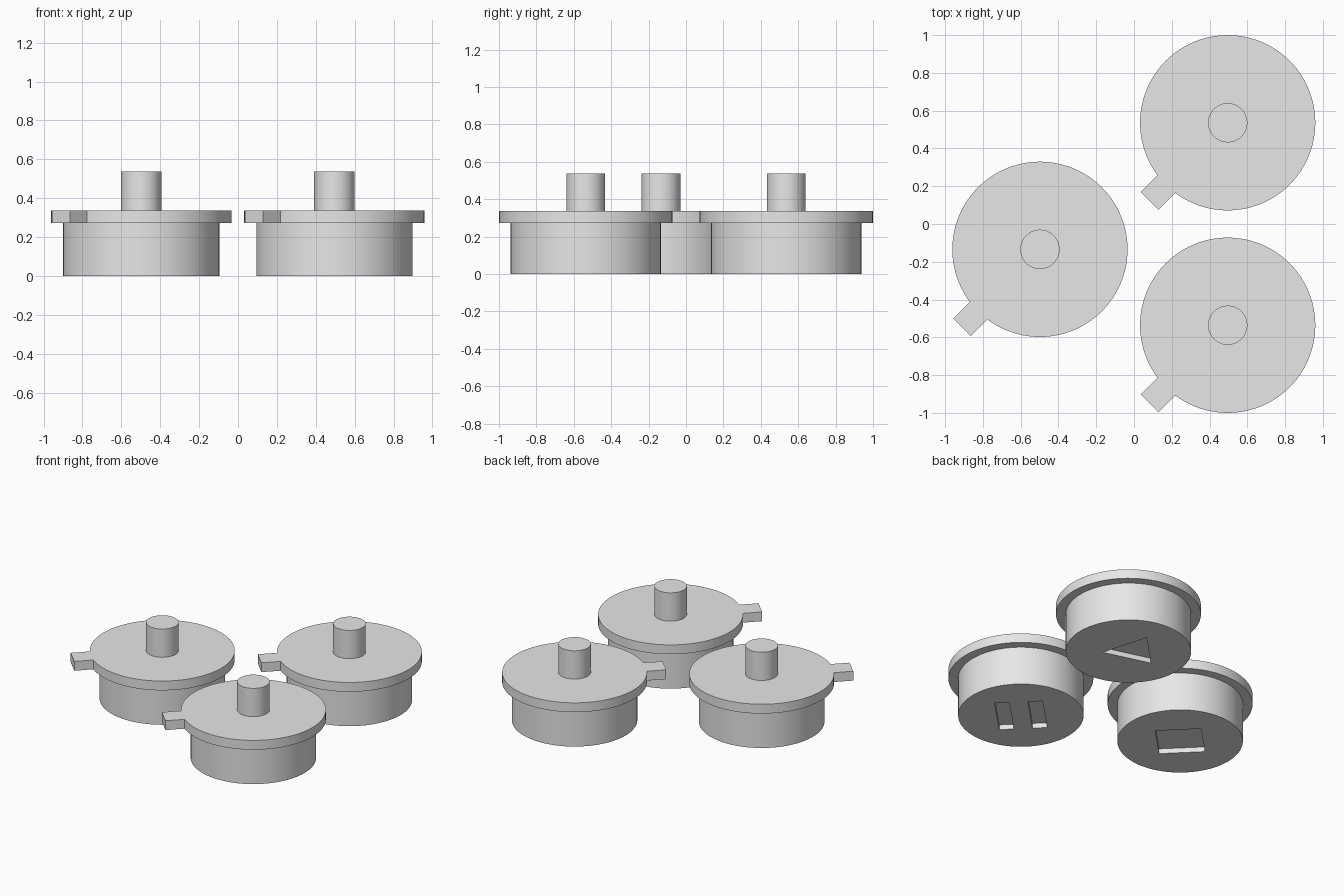
import bpy, bmesh, math
from mathutils import Matrix

if "Cube" in bpy.data.objects:
    bpy.data.objects.remove(bpy.data.objects["Cube"])

grey = bpy.data.materials.new("light_grey")
grey.diffuse_color = (0.8, 0.8, 0.8, 1)
grey.use_nodes = True
grey.node_tree.nodes["Principled BSDF"].inputs["Base Color"].default_value = grey.diffuse_color

SEGMENTS = 96
BODY_R, FLANGE_R, PEG_R = 0.402, 0.464, 0.104
FLANGE_Z, TOP_Z, PEG_Z = 0.272, 0.338, 0.538
POCKET = 0.035
TURN = math.radians(45)   # local -x is the tab direction


def new_object(name, bm):
    bmesh.ops.recalc_face_normals(bm, faces=bm.faces)
    mesh = bpy.data.meshes.new(name)
    bm.to_mesh(mesh)
    bm.free()
    mesh.materials.append(grey)
    ob = bpy.data.objects.new(name, mesh)
    bpy.context.collection.objects.link(ob)
    return ob


def lathe(name, profile):
    """Revolve (radius, z) points; both ends are closed by flat caps."""
    bm = bmesh.new()
    rings = [[bm.verts.new((r * math.cos(2 * math.pi * i / SEGMENTS),
                            r * math.sin(2 * math.pi * i / SEGMENTS), z))
              for i in range(SEGMENTS)] for r, z in profile]
    for a, b in zip(rings, rings[1:]):
        for i in range(SEGMENTS):
            j = (i + 1) % SEGMENTS
            bm.faces.new((a[i], a[j], b[j], b[i]))
    bm.faces.new(rings[0])
    bm.faces.new(rings[-1])
    return new_object(name, bm)


def prism(name, outlines, z0, z1):
    """Extrude flat outlines from z0 to z1, turned towards the tab."""
    bm = bmesh.new()
    for pts in outlines:
        low = [bm.verts.new((x, y, z0)) for x, y in pts]
        high = [bm.verts.new((x, y, z1)) for x, y in pts]
        bm.faces.new(low)
        bm.faces.new(high)
        for i in range(len(pts)):
            j = (i + 1) % len(pts)
            bm.faces.new((low[i], low[j], high[j], high[i]))
    bm.transform(Matrix.Rotation(TURN, 4, 'Z'))
    return new_object(name, bm)


def combine(ob, tool, operation):
    mod = ob.modifiers.new(operation.lower(), 'BOOLEAN')
    mod.operation, mod.object, mod.solver = operation, tool, 'EXACT'
    bpy.context.view_layer.objects.active = ob
    bpy.ops.object.modifier_apply(modifier=mod.name)
    bpy.data.objects.remove(tool)


def rect(x0, x1, y0, y1):
    return [(x0, y0), (x1, y0), (x1, y1), (x0, y1)]


# Symbols recessed into the undersides
triangle = [[(0, -0.165), (0.163, 0.13), (-0.163, 0.13)]]
square = [rect(-0.147, 0.147, -0.147, 0.147)]
bars = [rect(-0.17, 0.17, s * 0.107 - 0.047, s * 0.107 + 0.047) for s in (-1, 1)]

lids = [("triangle_button", (0.496, 0.536), triangle),
        ("square_button", (-0.498, -0.134), square),
        ("bars_button", (0.496, -0.536), bars)]

for name, (x, y), symbol in lids:
    # Body, flange and peg in one turned profile
    lid = lathe(name, [(BODY_R, 0), (BODY_R, FLANGE_Z), (FLANGE_R, FLANGE_Z),
                       (FLANGE_R, TOP_Z), (PEG_R, TOP_Z), (PEG_R, PEG_Z)])
    # Side tab on the flange
    combine(lid, prism("tab", [rect(-0.584, -0.42, -0.066, 0.066)],
                       FLANGE_Z, TOP_Z), 'UNION')
    # Recessed symbol
    combine(lid, prism("symbol_cutter", symbol, -0.1, POCKET), 'DIFFERENCE')
    lid.location = (x, y, 0)
    bpy.ops.object.select_all(action='DESELECT')
    lid.select_set(True)
    bpy.context.view_layer.objects.active = lid
    bpy.ops.object.shade_smooth_by_angle(angle=math.radians(30))
